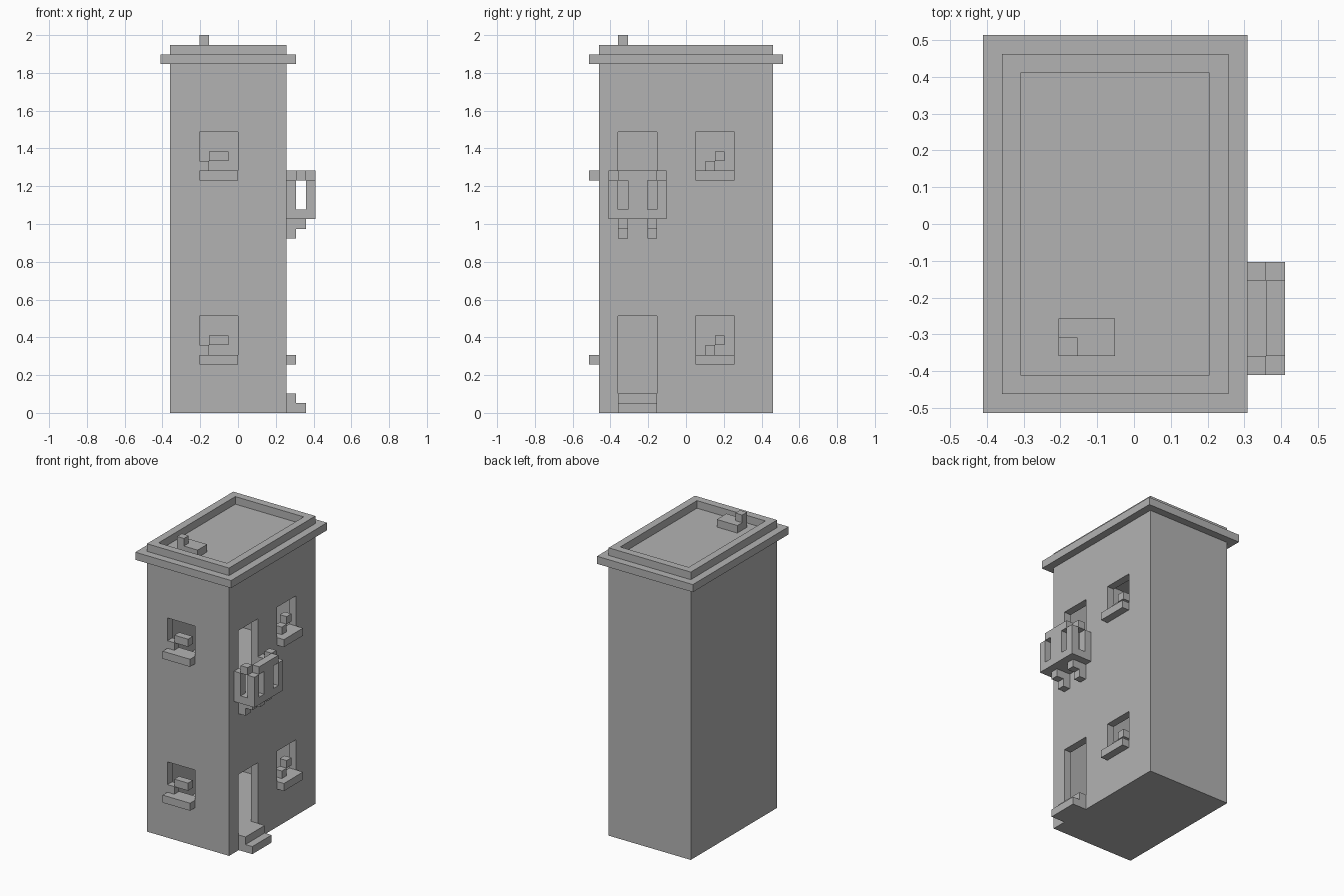
import bpy

cube = bpy.data.objects.get("Cube")
if cube:
    bpy.data.objects.remove(cube, do_unlink=True)

U = 2 / 39          # block size
STOREY = 19         # blocks between the two floors

stone = bpy.data.materials.new("stone_grey")
stone.use_nodes = True
GREY = (0.45, 0.45, 0.45, 1)
stone.diffuse_color = GREY
stone.node_tree.nodes["Principled BSDF"].inputs["Base Color"].default_value = GREY


def box(name, x, y, z):
    """Box spanning the given (low, high) ranges, in blocks."""
    bpy.ops.mesh.primitive_cube_add(size=1)
    ob = bpy.context.object
    ob.name = name
    for v in ob.data.vertices:
        v.co = [(r[0] if c < 0 else r[1]) * U for c, r in zip(v.co, (x, y, z))]
    ob.data.materials.append(stone)
    return ob


def cut(target, x, y, z):
    """Cut a box-shaped hole out of the target."""
    cutter = box("cutter", x, y, z)
    cutter.hide_render = True
    mod = target.modifiers.new("cut", 'BOOLEAN')
    mod.operation = 'DIFFERENCE'
    mod.solver = 'EXACT'
    mod.object = cutter
    bpy.context.view_layer.objects.active = target
    bpy.ops.object.modifier_apply(modifier=mod.name)
    bpy.data.objects.remove(cutter, do_unlink=True)


# Hollow tower with two rooms
walls = box("walls", (-7, 5), (-9, 9), (0, 36.5))
cut(walls, (-6, 4), (-8, 8), (2, 20))
cut(walls, (-6, 4), (-8, 8), (21, 36))

# Openings, sills and window blocks on each storey
for level, base in (("lower", 0), ("upper", STOREY)):
    opening = (base + 6, base + 10)
    sill = (base + 5, base + 6)
    low, high = (base + 6, base + 7), (base + 7, base + 8)
    cut(walls, (-4, 0), (-10, -7.5), opening)
    cut(walls, (3.5, 6), (1, 5), opening)
    cut(walls, (3.5, 6), (-7, -3), (base + 2, base + 10))
    box(level + "_front_sill", (-4, 0), (-10, -9), sill)
    box(level + "_front_low_block", (-4, -3), (-9, -8), low)
    box(level + "_front_high_block", (-3, -1), (-9, -8), high)
    box(level + "_side_sill", (5, 6), (1, 5), sill)
    box(level + "_side_low_block", (4, 5), (2, 3), low)
    box(level + "_side_high_block", (4, 5), (3, 4), high)

# Door steps
box("bottom_step", (5, 7), (-7, -3), (0, 1))
box("top_step", (5, 6), (-7, -3), (1, 2))

# Balcony: floor, front rail with two slots, and matching sides and brackets
box("balcony_floor", (5, 8), (-8, -2), (20, 21))
box("balcony_front_panel", (7, 8), (-6, -4), (21, 24))
box("balcony_front_rail", (7, 8), (-7, -3), (24, 25))
for side, y, bracket_y in (("front", (-8, -7), (-7, -6)), ("back", (-3, -2), (-4, -3))):
    box(side + "_wall_post", (5, 6), y, (21, 24))
    box(side + "_corner_post", (7, 8), y, (21, 24))
    box(side + "_side_rail", (6, 7), y, (24, 25))
    box(side + "_bracket_inner", (5, 6), bracket_y, (18, 20))
    box(side + "_bracket_outer", (6, 7), bracket_y, (19, 20))

# Roof: cornice slab, parapet rim and chimney
box("cornice", (-8, 6), (-10, 10), (36, 37))
parapet = box("parapet", (-7, 5), (-9, 9), (37, 38))
cut(parapet, (-6, 4), (-8, 8), (36, 39))
box("chimney_base", (-4, -1), (-7, -5), (37, 38))
box("chimney_stack", (-4, -3), (-7, -6), (38, 39))
